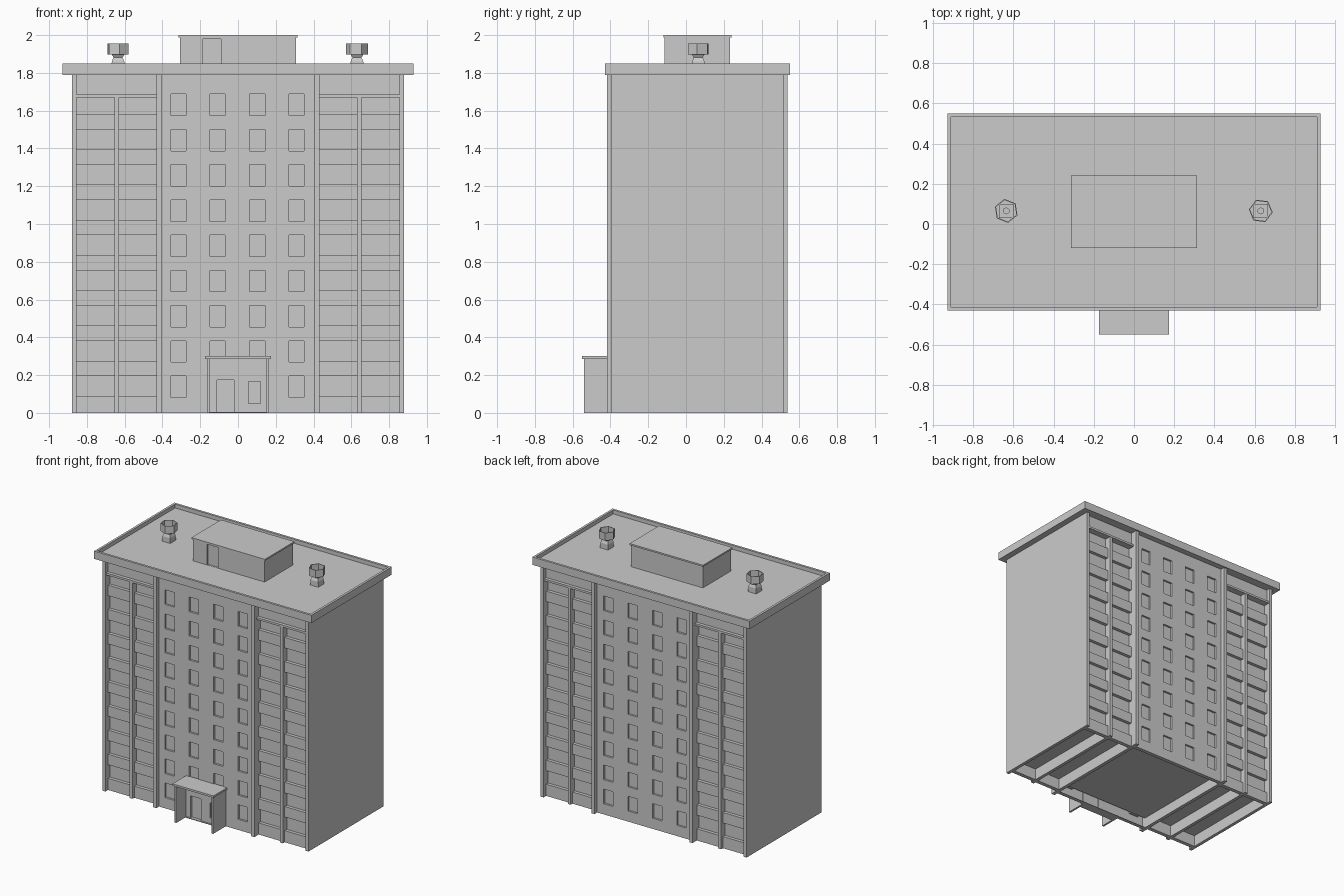
import bpy, bmesh, math
from mathutils import Matrix, Vector

if "Cube" in bpy.data.objects:
    bpy.data.objects.remove(bpy.data.objects["Cube"])

C = 0.06            # depth centre of the block
STEP = 0.1865       # storey height


def finish(bm, name):
    bmesh.ops.recalc_face_normals(bm, faces=bm.faces[:])
    me = bpy.data.meshes.new(name)
    bm.to_mesh(me)
    bm.free()
    ob = bpy.data.objects.new(name, me)
    bpy.context.collection.objects.link(ob)
    return ob


def add_box(bm, x0, x1, y0, y1, z0, z1):
    m = Matrix.Translation(((x0 + x1) / 2, (y0 + y1) / 2, (z0 + z1) / 2))
    m = m @ Matrix.Diagonal((abs(x1 - x0), abs(y1 - y0), abs(z1 - z0), 1))
    return bmesh.ops.create_cube(bm, size=1, matrix=m)


def boxes(name, *dims):
    bm = bmesh.new()
    for d in dims:
        add_box(bm, *d)
    return finish(bm, name)


def wall(name, xs, zs, y, back, depth, thick, keep):
    """Gridded wall; cells chosen by keep(i, j) sink in by depth, rim folds back by thick."""
    bm = bmesh.new()
    v = [[bm.verts.new((x, y, z)) for z in zs] for x in xs]
    sunk = []
    for i in range(len(xs) - 1):
        for j in range(len(zs) - 1):
            f = bm.faces.new((v[i][j], v[i + 1][j], v[i + 1][j + 1], v[i][j + 1]))
            if keep(i, j):
                sunk.append(f)
    rim = [e for e in bm.edges if e.is_boundary]
    if depth:
        r = bmesh.ops.extrude_discrete_faces(bm, faces=sunk)
        moved = {w for f in r['faces'] for w in f.verts}
        bmesh.ops.translate(bm, verts=list(moved), vec=(0, back * depth, 0))
    rim = [e for e in rim if e.is_valid and e.is_boundary]
    r = bmesh.ops.extrude_edge_only(bm, edges=rim)
    ev = [g for g in r['geom'] if isinstance(g, bmesh.types.BMVert)]
    bmesh.ops.translate(bm, verts=ev, vec=(0, back * thick, 0))
    return finish(bm, name)


# Central stairwell walls with recessed windows
xs = [-0.405]
for cx in (-0.315, -0.108, 0.102, 0.31):
    xs += [cx - 0.04, cx + 0.04]
xs.append(0.405)
zs = [0]
for k in range(9):
    zs += [0.082 + STEP * k, 0.195 + STEP * k]
zs.append(1.79)
wall("front_window_wall", xs, zs, C - 0.445, 1, 0.015, 0.03,
     lambda i, j: i % 2 and j % 2 and not (j == 1 and i in (3, 5)))
wall("back_window_wall", xs, zs, C + 0.445, -1, 0.015, 0.03,
     lambda i, j: i % 2 and j % 2)
boxes("central_core", (-0.405, 0.405, C - 0.42, C + 0.42, 0.08, 1.79))

# Wings: end walls, fins, balcony stacks
for sx, side in ((-1, "left"), (1, "right")):
    boxes(side + "_end_wall", (sx * 0.855, sx * 0.88, C - 0.457, C + 0.457, 0, 1.79))
    boxes(side + "_main_fin", (sx * 0.405, sx * 0.432, C - 0.478, C + 0.478, 0, 1.79))
    boxes(side + "_thin_fin", (sx * 0.63, sx * 0.655, C - 0.447, C + 0.447, 0, 1.672))
    boxes(side + "_wing_core", (sx * 0.432, sx * 0.855, C - 0.40, C + 0.40, 0.088, 1.79))
    panels = []
    for s in (-1, 1):
        y0, y1 = C + s * 0.395, C + s * 0.425
        panels.append((sx * 0.432, sx * 0.855, y0, y1, 0, 0.09))
        for k in range(8):
            panels.append((sx * 0.432, sx * 0.855, y0, y1,
                           0.195 + STEP * k, 0.276 + STEP * k))
        panels.append((sx * 0.432, sx * 0.855, y0, y1, 1.685, 1.79))
        panels.append((sx * 0.432, sx * 0.855, y0, C + s * 0.45, 1.67, 1.686))
    boxes(side + "_balcony_panels", *panels)

# Roof slab with sunken deck behind a parapet
bm = bmesh.new()
add_box(bm, -0.928, 0.928, C - 0.49, C + 0.49, 1.79, 1.85)
top = max(bm.faces, key=lambda f: f.calc_center_median().z)
bmesh.ops.inset_region(bm, faces=[top], thickness=0.025)
r = bmesh.ops.extrude_discrete_faces(bm, faces=[top])
bmesh.ops.translate(bm, verts=r['faces'][0].verts[:], vec=(0, 0, -0.03))
finish(bm, "roof_slab")

# Rooftop machine room with recessed door
boxes("machine_room", (-0.307, 0.307, -0.095, 0.232, 1.815, 1.99))
wall("machine_room_front", [-0.307, -0.185, -0.09, 0.307], [1.815, 1.821, 1.98, 1.99],
     -0.113, 1, 0.012, 0.02, lambda i, j: i == 1 and j == 1)
boxes("machine_room_roof", (-0.314, 0.314, -0.12, 0.24, 1.988, 2.0))

# Entrance porch
boxes("porch_side_walls", (-0.165, -0.15, -0.54, -0.38, 0, 0.287),
      (0.15, 0.165, -0.54, -0.38, 0, 0.287))
boxes("porch_roof", (-0.175, 0.175, -0.55, -0.38, 0.285, 0.30))
boxes("porch_step", (-0.15, 0.15, -0.43, -0.37, 0, 0.006))
wall("porch_door_wall", [-0.15, -0.11, -0.02, 0.02], [0, 0.003, 0.175, 0.287],
     -0.42, 1, 0.015, 0.04, lambda i, j: i == 1 and j == 1)
wall("porch_window_wall", [0.02, 0.055, 0.12, 0.15], [0, 0.05, 0.165, 0.287],
     -0.42, 1, 0.015, 0.04, lambda i, j: i == 1 and j == 1)

# Roof vents: tapered base, pipe, small plate and open hexagonal cowl
for x, name, turn in ((-0.635, "left", 0.15), (0.63, "right", 0.4)):
    def cone(bm, n, r1, r2, z0, z1, rot, caps=True):
        m = Matrix.Translation((x, 0.065, (z0 + z1) / 2)) @ Matrix.Rotation(rot, 4, 'Z')
        bmesh.ops.create_cone(bm, cap_ends=caps, segments=n, radius1=r1, radius2=r2,
                              depth=z1 - z0, matrix=m)
    bm = bmesh.new()
    cone(bm, 4, 0.049, 0.047, 1.815, 1.86, math.pi / 4)
    cone(bm, 4, 0.047, 0.034, 1.86, 1.882, math.pi / 4)
    cone(bm, 4, 0.034, 0.05, 1.882, 1.9, math.pi / 4)
    cone(bm, 12, 0.017, 0.017, 1.9, 1.915, 0)
    finish(bm, name + "_vent_base")
    bm = bmesh.new()
    cone(bm, 6, 0.06, 0.06, 1.897, 1.956, turn, False)
    cowl = finish(bm, name + "_vent_cowl")
    mod = cowl.modifiers.new("thickness", 'SOLIDIFY')
    mod.thickness = 0.006
